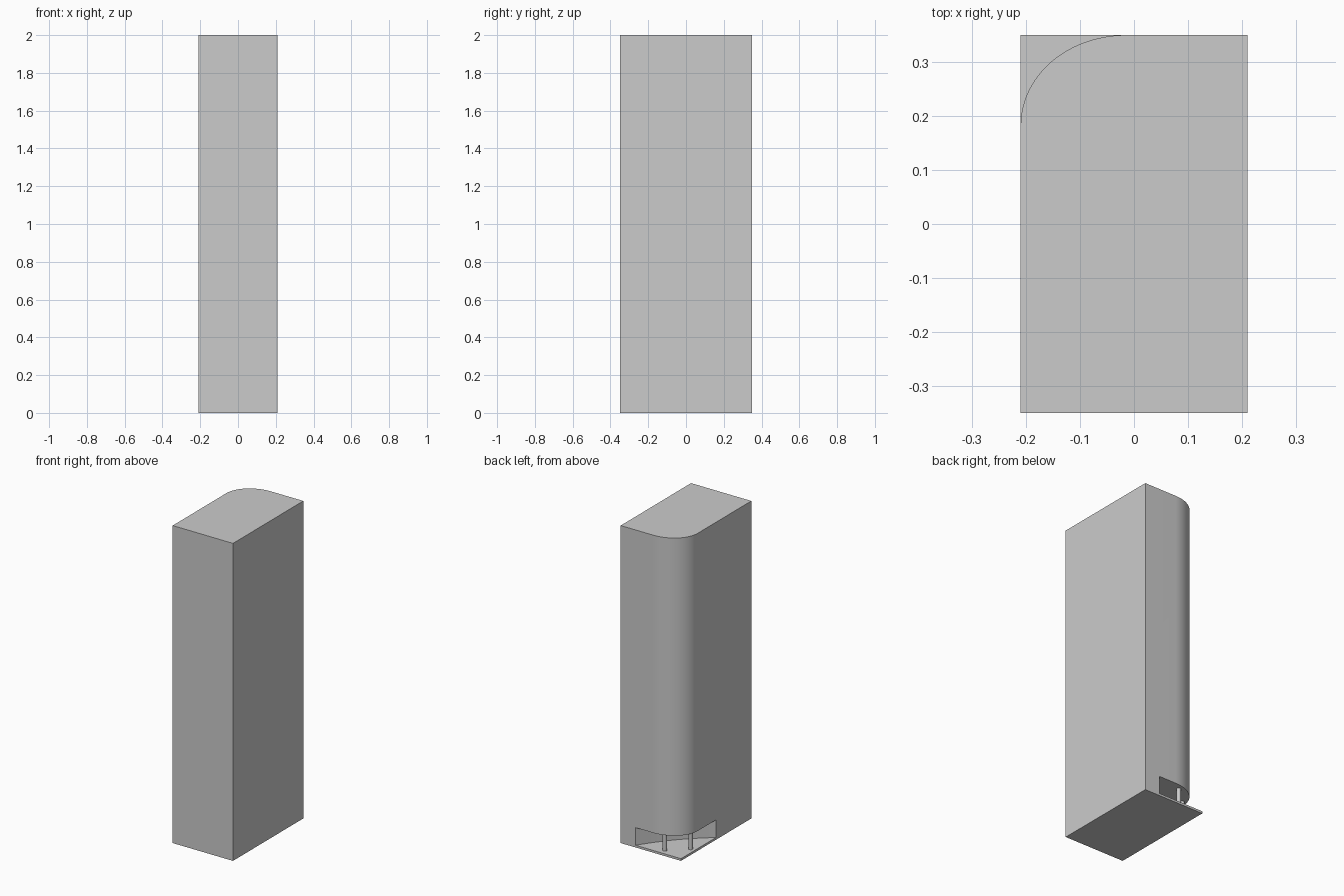
import bpy, bmesh, math

if "Cube" in bpy.data.objects:
    bpy.data.objects.remove(bpy.data.objects["Cube"])

W, D, H = 0.21, 0.35, 2.0            # half width, half depth, height
PLATE, NOTCH = 0.014, 0.125          # base slab top, entrance ceiling
OUT = 0.1                            # cutter overshoot


def prism(name, pts, z0, z1):
    bm = bmesh.new()
    face = bm.faces.new([bm.verts.new((x, y, z0)) for x, y in pts])
    ext = bmesh.ops.extrude_face_region(bm, geom=[face])
    top = [g for g in ext["geom"] if isinstance(g, bmesh.types.BMVert)]
    bmesh.ops.translate(bm, verts=top, vec=(0, 0, z1 - z0))
    bmesh.ops.recalc_face_normals(bm, faces=bm.faces)
    me = bpy.data.meshes.new(name)
    bm.to_mesh(me)
    bm.free()
    ob = bpy.data.objects.new(name, me)
    bpy.context.collection.objects.link(ob)
    return ob


def activate(ob):
    bpy.ops.object.select_all(action='DESELECT')
    ob.select_set(True)
    bpy.context.view_layer.objects.active = ob


def cut(ob, cutter):
    mod = ob.modifiers.new("cut", 'BOOLEAN')
    mod.operation, mod.solver, mod.object = 'DIFFERENCE', 'EXACT', cutter
    activate(ob)
    bpy.ops.object.modifier_apply(modifier=mod.name)
    bpy.data.objects.remove(cutter)


# Main block
tower = prism("tower_body", [(-W, -D), (W, -D), (W, D), (-W, D)], 0, H)

# Rounded back-left corner, above the slab
rx, ry, n = 0.195, 0.167, 24
arc = [(-W + rx - rx * math.cos(i / n * math.pi / 2),
        D - ry + ry * math.sin(i / n * math.pi / 2)) for i in range(n + 1)]
outer = [(-W + rx, D + OUT), (-W - OUT, D + OUT), (-W - OUT, D - ry)]
cut(tower, prism("corner_cutter", arc + outer, 0.06, H + OUT))

# Recessed entrance under the rounded corner, with gently curved back wall
a, b, m = (-W, 0.0), (0.107, D), 12
wall = []
for i in range(m + 1):
    t = i / m
    s = 0.02 * math.sin(math.pi * t)
    wall.append((a[0] + (b[0] - a[0]) * t + 0.74 * s,
                 a[1] + (b[1] - a[1]) * t - 0.67 * s))
outer = [(b[0], D + OUT), (-W - OUT, D + OUT), (-W - OUT, a[1])]
cut(tower, prism("entrance_cutter", wall + outer, PLATE, NOTCH))

activate(tower)
bpy.ops.object.shade_smooth_by_angle(angle=math.radians(30))

# Entrance columns
for i, (x, y) in enumerate([(-0.07, 0.31), (-0.18, 0.21)]):
    bpy.ops.mesh.primitive_cylinder_add(vertices=24, radius=0.0125, depth=NOTCH - PLATE,
                                        location=(x, y, (NOTCH + PLATE) / 2))
    bpy.context.object.name = f"entrance_column_{i + 1}"
    bpy.ops.object.shade_smooth_by_angle(angle=math.radians(30))
